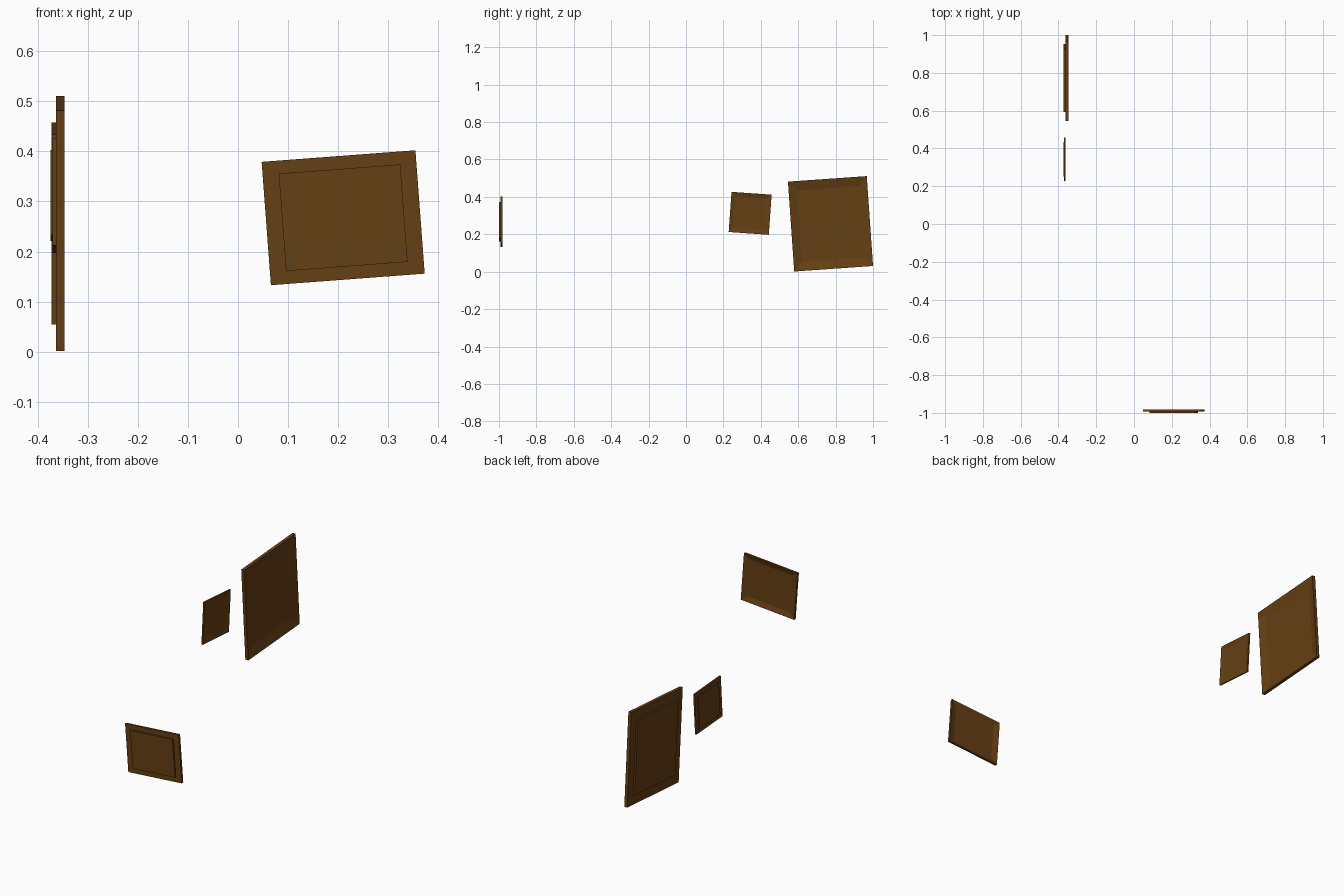
import bpy, bmesh
from math import radians

if "Cube" in bpy.data.objects:
    bpy.data.objects.remove(bpy.data.objects["Cube"])

wood = bpy.data.materials.new("dark_wood")
wood.diffuse_color = (0.13, 0.05, 0.007, 1)
wood.use_nodes = True
wood.node_tree.nodes["Principled BSDF"].inputs["Base Color"].default_value = wood.diffuse_color
RATIO = 0.79   # backing panel size relative to the frame


def finish(name, bm, loc, turn, tilt):
    bmesh.ops.recalc_face_normals(bm, faces=bm.faces)
    me = bpy.data.meshes.new(name)
    bm.to_mesh(me)
    bm.free()
    me.materials.append(wood)
    ob = bpy.data.objects.new(name, me)
    bpy.context.collection.objects.link(ob)
    ob.location = loc
    ob.rotation_euler = (0, radians(tilt), radians(turn))


def picture(name, w, h, back, depth, loc, turn, tilt):
    """Local front is -y; y = 0 is the rear of the backing panel."""
    def ring(bm, k, y):
        return [bm.verts.new((sx * w / 2 * k, y, sz * h / 2 * k))
                for sx, sz in ((-1, -1), (1, -1), (1, 1), (-1, 1))]

    recess = -(back + 0.3 * (depth - back))

    # moulding: flat rear, square outside, face sloping in to the picture
    bm = bmesh.new()
    rings = [ring(bm, RATIO, -back), ring(bm, 1, -back),
             ring(bm, 1, -depth), ring(bm, RATIO, recess)]
    for a, b in zip(rings, rings[1:]):
        for i in range(4):
            j = (i + 1) % 4
            bm.faces.new((a[i], a[j], b[j], b[i]))
    finish(name + "_moulding", bm, loc, turn, tilt)

    # backing panel protruding behind the moulding
    bm = bmesh.new()
    a, b = ring(bm, RATIO, 0), ring(bm, RATIO, recess)
    bm.faces.new(a)
    bm.faces.new(b)
    for i in range(4):
        j = (i + 1) % 4
        bm.faces.new((a[i], a[j], b[j], b[i]))
    finish(name + "_panel", bm, loc, turn, tilt)


# two pictures facing +x, one facing +y
picture("large_frame", 0.4225, 0.4817, 0.009, 0.026, (-0.372, 0.7725, 0.256), 90, -4)
picture("small_frame", 0.215, 0.215, 0.004, 0.012, (-0.374, 0.343, 0.312), 90, 4)
picture("wide_frame", 0.308, 0.247, 0.007, 0.019, (0.21, -1.0, 0.2675), 180, 4.3)
